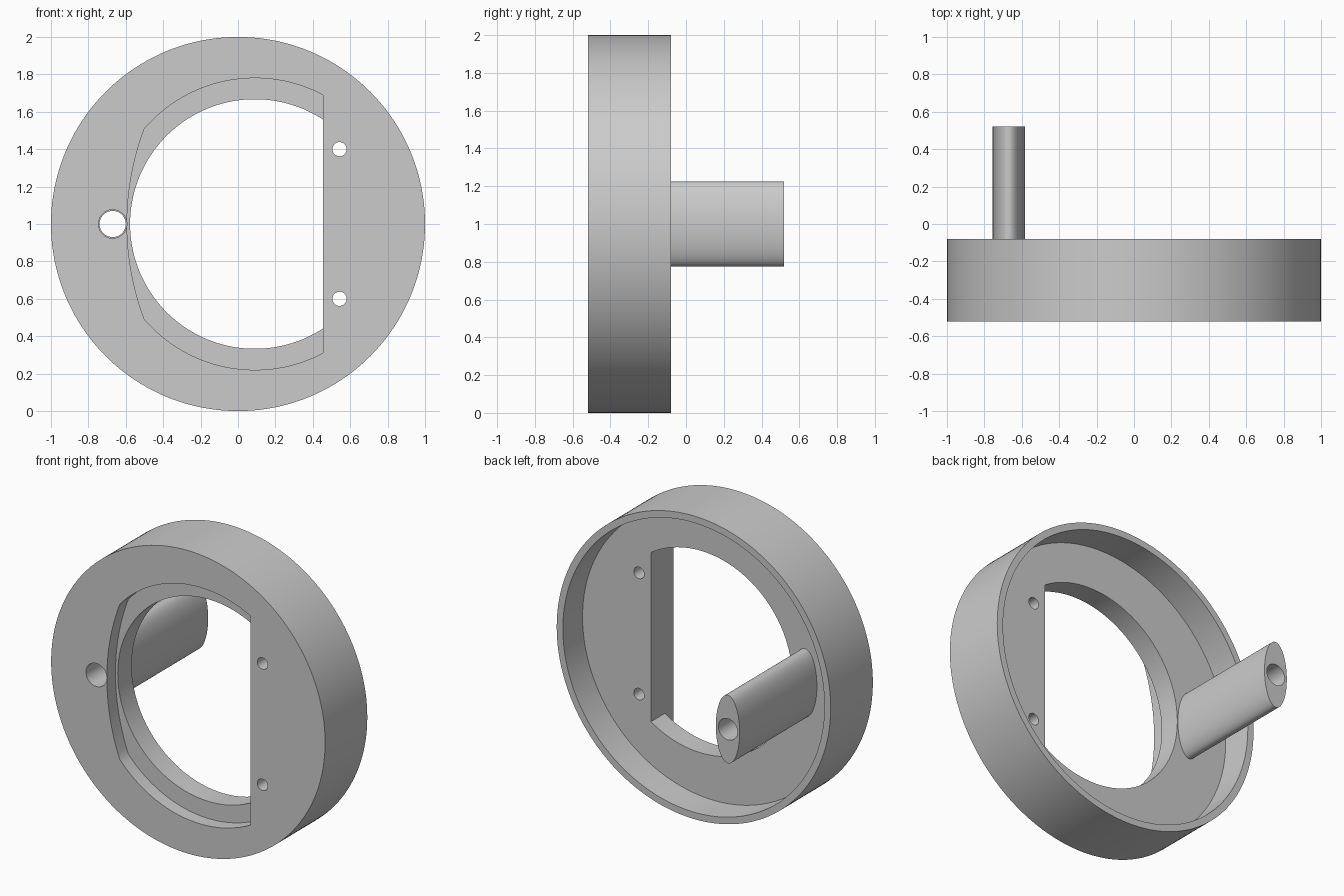
import bpy, bmesh
from math import acos, asin, cos, sin, pi

if "Cube" in bpy.data.objects:
    bpy.data.objects.remove(bpy.data.objects["Cube"])

grey = bpy.data.materials.new("light_grey")
grey.use_nodes = True
grey.diffuse_color = (0.6, 0.6, 0.6, 1)
grey.node_tree.nodes["Principled BSDF"].inputs["Base Color"].default_value = (0.6, 0.6, 0.6, 1)

FRONT, FLOOR, RIM, END = -0.52, -0.285, -0.08, 0.52
POCKET = FRONT + 0.09
FLAT_X = 0.455          # straight side of the opening
OPEN_X = 0.09           # centre of the opening


def arc(cx, rx, a0, a1, n, rz=None):
    """Points along an arc in the XZ plane, centred at height 1."""
    rz = rz or rx
    return [(cx + rx * cos(a0 + (a1 - a0) * i / n),
             1 + rz * sin(a0 + (a1 - a0) * i / n)) for i in range(n + 1)]


def ring(cx, r, n=64, rz=None):
    return arc(cx, r, 0, 2 * pi, n, rz)[:-1]


def prism(name, outline, y0, y1, dz=0):
    """Extrude an XZ outline from y0 to y1."""
    bm = bmesh.new()
    face = bm.faces.new([bm.verts.new((x, y0, z + dz)) for x, z in outline])
    out = bmesh.ops.extrude_face_region(bm, geom=[face])
    verts = [v for v in out["geom"] if isinstance(v, bmesh.types.BMVert)]
    bmesh.ops.translate(bm, verts=verts, vec=(0, y1 - y0, 0))
    bmesh.ops.recalc_face_normals(bm, faces=bm.faces)
    mesh = bpy.data.meshes.new(name)
    bm.to_mesh(mesh)
    bm.free()
    mesh.materials.append(grey)
    obj = bpy.data.objects.new(name, mesh)
    bpy.context.collection.objects.link(obj)
    return obj


def carve(obj, cutters):
    """Subtract the cutters, then smooth the curved walls."""
    for cutter in cutters:
        cutter.hide_render = True
        mod = obj.modifiers.new("cut", "BOOLEAN")
        mod.operation, mod.solver, mod.object = "DIFFERENCE", "EXACT", cutter
    graph = bpy.context.evaluated_depsgraph_get()
    mesh = bpy.data.meshes.new_from_object(obj.evaluated_get(graph))
    obj.modifiers.clear()
    obj.data = mesh
    for cutter in cutters:
        bpy.data.objects.remove(cutter)
    bpy.ops.object.select_all(action="DESELECT")
    obj.select_set(True)
    bpy.context.view_layer.objects.active = obj
    bpy.ops.object.shade_smooth_by_angle(angle=pi / 7)


# Opening: circle with one straight side
a = acos((FLAT_X - OPEN_X) / 0.667)
opening = arc(OPEN_X, 0.667, a, 2 * pi - a, 96)

# Front pocket: larger circle, straight side and a flatter arc opposite
R, SIDE_R = 0.78, 1.44
a = acos((FLAT_X - OPEN_X) / R)
b = acos(-0.59 / R)
c = pi - asin(R * sin(b) / SIDE_R)
side_x = OPEN_X - 0.59 - SIDE_R * cos(c)
pocket = (arc(OPEN_X, R, a, b, 32) + arc(side_x, SIDE_R, c, 2 * pi - c, 24)[1:-1]
          + arc(OPEN_X, R, 2 * pi - b, 2 * pi - a, 32))

# Round housing, open at the back
housing = prism("housing", ring(0, 1, 160), FRONT, RIM)
carve(housing, [
    prism("recess_cutter", ring(0, 0.955, 160), FLOOR, RIM + 0.1),
    prism("opening_cutter", opening, FRONT - 0.1, RIM + 0.1),
    prism("pocket_cutter", pocket, FRONT - 0.1, POCKET),
    prism("bore_cutter", ring(-0.67, 0.076), FRONT - 0.1, RIM + 0.1),
] + [prism("screw_cutter", ring(0.543, 0.038, 32), FRONT - 0.1, RIM + 0.1, dz)
     for dz in (-0.4, 0.4)])

# Hollow oval post on the back
post = prism("post", ring(-0.669, 0.087, 96, 0.225), FLOOR, END)
carve(post, [prism("post_bore_cutter", ring(-0.67, 0.07), FLOOR - 0.1, END + 0.1)])
